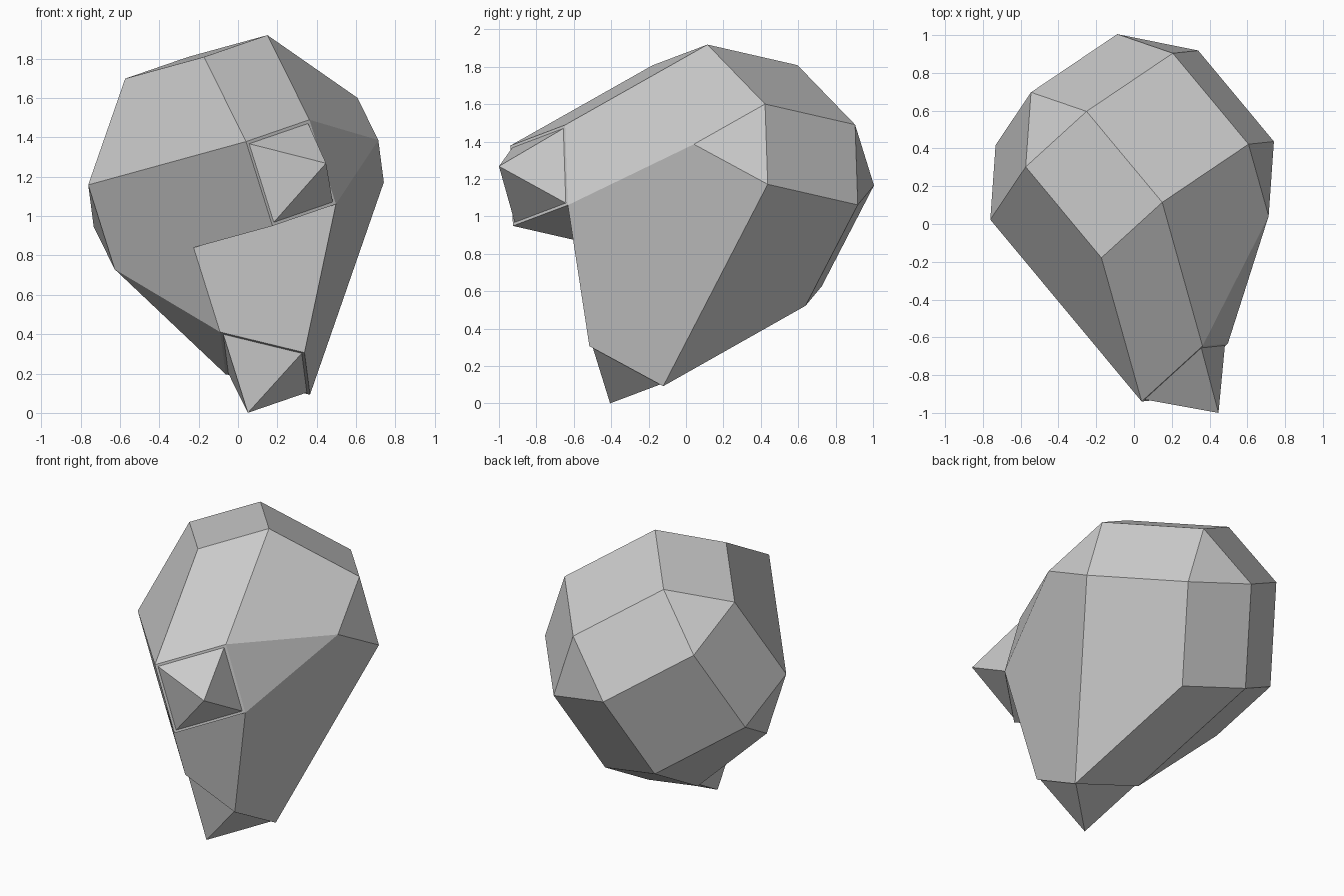
import bpy, bmesh
from itertools import product
from mathutils import Vector

if "Cube" in bpy.data.objects:
    bpy.data.objects.remove(bpy.data.objects["Cube"])

# Tilted frame of the bevelled block: origin, unit size, axes
O, K = Vector((-0.01, 0.23, 1.165)), 0.318
V = Vector((-0.63, 0.757, -0.173)).normalized()
B = Vector((-0.718, -0.484, 0.5)).normalized()
A = V.cross(B).normalized()


def to_world(p):
    return O + K * (p[0] * A + p[1] * B + p[2] * V)


def hull(name, pts):
    """Convex flat-faced solid around block-space points."""
    bm = bmesh.new()
    for p in pts:
        bm.verts.new(to_world(p))
    res = bmesh.ops.convex_hull(bm, input=bm.verts)
    junk = {g for g in res["geom_interior"] if isinstance(g, bmesh.types.BMVert)}
    bmesh.ops.delete(bm, geom=list(junk), context='VERTS')
    bmesh.ops.dissolve_limit(bm, angle_limit=0.01, verts=bm.verts, edges=bm.edges)
    bmesh.ops.recalc_face_normals(bm, faces=bm.faces)
    me = bpy.data.meshes.new(name)
    bm.to_mesh(me)
    bm.free()
    ob = bpy.data.objects.new(name, me)
    bpy.context.collection.objects.link(ob)
    return ob


def pyramid(name, base, axis, height, scale=0.93):
    """Four-sided spike standing slightly inset on a square base."""
    base = [Vector(p) for p in base]
    c = sum(base, Vector()) / 4
    hull(name, [c + (p - c) * scale for p in base] + [c + Vector(axis) * height])


# Bevelled cube corners, plus two squares where the block is drawn out
cube = [s for s in product((-2, -1, 1, 2), repeat=3)
        if sorted(map(abs, s)) == [1, 1, 2]]
upper_square = [(-1, 2, -3), (0, 1, -3), (-1, 0, -3), (-2, 1, -3)]
lower_square = [(-3, -1, -2), (-3, 0, -1), (-3, -1, 0), (-3, -2, -1)]
body = hull("body", cube + upper_square + lower_square)

# Notch between the two drawn-out ends: a wedge along one inner crease
crease, run = Vector((-2, 1, -1)), Vector((1, -1, -2))
ends = [crease - 3 * run, crease + 4 * run]
wedge = hull("notch_cutter", [e + Vector(d) for e in ends
                              for d in ((0, 0, 0), (0, 0, -8), (-8, -8, 0))])
wedge.hide_render = True
wedge.hide_viewport = True
wedge.display_type = 'WIRE'
mod = body.modifiers.new("notch", 'BOOLEAN')
mod.operation, mod.solver, mod.object = 'DIFFERENCE', 'EXACT', wedge

# Spikes on the two squares
pyramid("upper_spike", upper_square, (0, 0, -1), 0.89)
pyramid("lower_spike", lower_square, (-1, 0, 0), 0.93)
